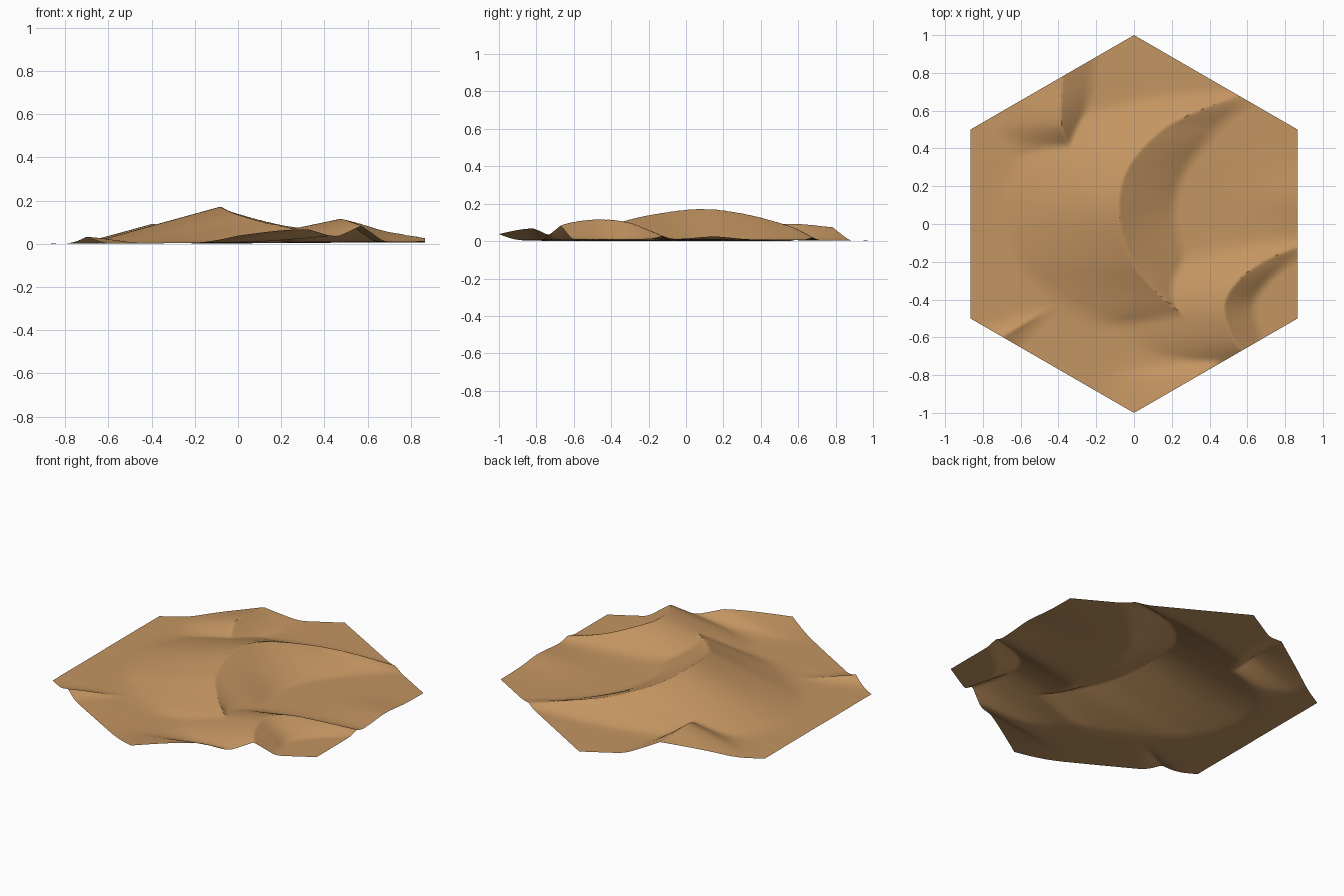
import bpy, bmesh, math

cube = bpy.data.objects.get("Cube")
if cube:
    bpy.data.objects.remove(cube, do_unlink=True)

RINGS = 90  # lattice rings from the centre to the hexagon corners

# Each dune: windward length, then rows of (y, crest x, slip foot x, crest height)
MAIN_DUNE = (0.66, [
    (-0.57, 0.36, 0.40, 0.0), (-0.48, 0.26, 0.30, 0.075), (-0.35, 0.11, 0.30, 0.113),
    (-0.18, -0.02, 0.30, 0.152), (0.08, -0.08, 0.24, 0.182), (0.3, -0.03, 0.31, 0.158),
    (0.5, 0.15, 0.48, 0.108), (0.6, 0.34, 0.60, 0.072), (0.73, 0.68, 0.80, 0.0)])
EAST_DUNE = (0.6, [
    (-0.83, 0.74, 0.84, 0.0), (-0.67, 0.57, 0.73, 0.093), (-0.55, 0.5, 0.69, 0.12),
    (-0.42, 0.48, 0.66, 0.125), (-0.3, 0.55, 0.74, 0.108), (-0.2, 0.68, 0.88, 0.07),
    (-0.12, 0.86, 1.04, 0.037), (-0.03, 1.08, 1.25, 0.0)])
SOUTH_DUNE = (0.52, [
    (-1.05, 0.25, 0.60, 0.1), (-0.82, 0.32, 0.65, 0.078),
    (-0.74, 0.42, 0.72, 0.045), (-0.62, 0.55, 0.80, 0.0)])
NORTH_DUNE = (0.38, [
    (0.34, -0.29, -0.26, 0.0), (0.41, -0.34, -0.28, 0.05), (0.53, -0.385, -0.26, 0.102),
    (0.75, -0.38, -0.2, 0.088), (0.95, -0.36, -0.18, 0.075)])
WEST_DUNE = (0.2, [
    (-0.75, -0.86, -0.70, 0.055), (-0.6, -0.7, -0.55, 0.044),
    (-0.52, -0.57, -0.48, 0.028), (-0.43, -0.43, -0.38, 0.0)])


def sample(rows, y):
    """Smooth interpolation of crest, foot and height along a dune."""
    y = min(max(y, rows[0][0]), rows[-1][0])
    i = 0
    while i < len(rows) - 2 and y > rows[i + 1][0]:
        i += 1
    a, b = rows[i], rows[i + 1]
    before, after = rows[max(i - 1, 0)], rows[min(i + 2, len(rows) - 1)]
    span = b[0] - a[0]
    t = (y - a[0]) / span
    out = []
    for c in (1, 2, 3):
        ma = (b[c] - before[c]) / (b[0] - before[0]) * span
        mb = (after[c] - a[c]) / (after[0] - a[0]) * span
        out.append((2*t**3 - 3*t**2 + 1) * a[c] + (t**3 - 2*t**2 + t) * ma
                   + (3*t**2 - 2*t**3) * b[c] + (t**3 - t**2) * mb)
    return out


def dune_height(dune, x, y):
    """Gentle windward slope up to the crest, steep slip face behind it."""
    length, rows = dune
    crest, foot, height = sample(rows, y)
    if height <= 0:
        return 0.0
    if x < crest:
        return height * (1 - (crest - x) / length)
    return height * (1 - (x - crest) / max(foot - crest, 0.03))


def soft_max(a, b, k=0.018):
    return max(a, b) + max(k - abs(a - b), 0) ** 2 / (4 * k)


def ground(x, y):
    swell = 0.016 * math.exp(-((x - 0.95) / 0.3) ** 2 - ((y - 0.15) / 0.13) ** 2)
    return 0.012 + 0.008 * x - 0.003 * y + swell + 0.001 * math.sin(9 * x + 5 * y)


def terrain(x, y):
    z = ground(x, y)
    for dune in (MAIN_DUNE, EAST_DUNE, SOUTH_DUNE, NORTH_DUNE, WEST_DUNE):
        z = soft_max(z, dune_height(dune, x, y))
    return z


# Hexagonal sheet on a triangular lattice
bm = bmesh.new()
grid = {}
for q in range(-RINGS, RINGS + 1):
    for r in range(max(-RINGS, -q - RINGS), min(RINGS, RINGS - q) + 1):
        x = math.sqrt(3) / 2 * q / RINGS
        y = (r + q / 2) / RINGS
        grid[q, r] = bm.verts.new((x, y, terrain(x, y)))
for (q, r), v in grid.items():
    right, up = grid.get((q + 1, r)), grid.get((q, r + 1))
    low = grid.get((q + 1, r - 1))
    if right and up:
        bm.faces.new((v, right, up))
    if right and low:
        bm.faces.new((v, low, right))

# Rest the lowest point on the floor
lowest = min(v.co.z for v in bm.verts)
for v in bm.verts:
    v.co.z -= lowest

mesh = bpy.data.meshes.new("sand_dunes")
bm.to_mesh(mesh)
bm.free()
dunes = bpy.data.objects.new("sand_dunes", mesh)
bpy.context.collection.objects.link(dunes)

# Sand colour
sand = bpy.data.materials.new("sand")
sand.use_nodes = True
color = (0.55, 0.30, 0.12, 1)
sand.diffuse_color = color
bsdf = sand.node_tree.nodes["Principled BSDF"]
bsdf.inputs["Base Color"].default_value = color
bsdf.inputs["Roughness"].default_value = 0.9
mesh.materials.append(sand)

bpy.ops.object.select_all(action="DESELECT")
dunes.select_set(True)
bpy.context.view_layer.objects.active = dunes
bpy.ops.object.shade_smooth_by_angle(angle=math.radians(40))
